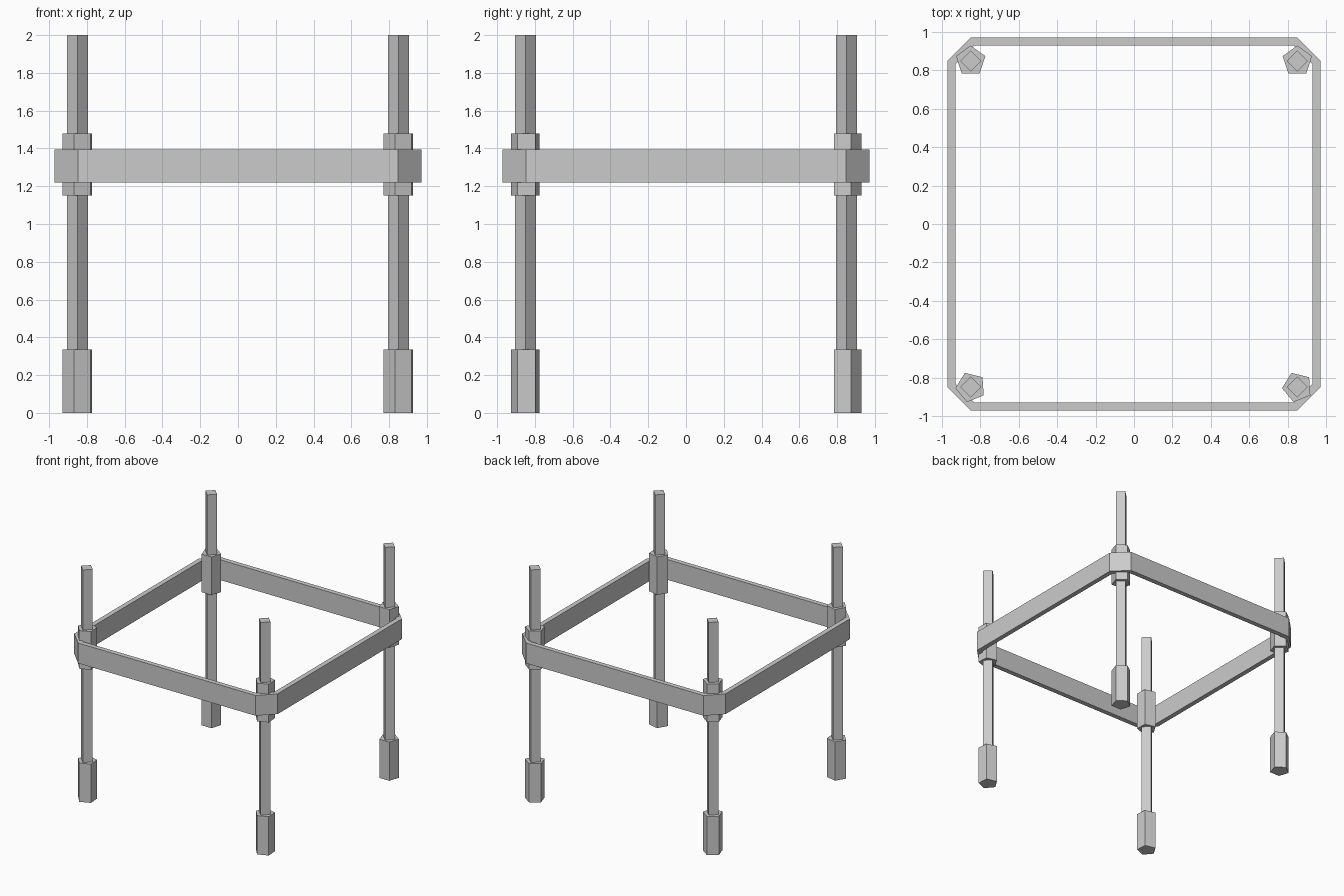
import bpy, bmesh
from math import cos, sin, radians

if "Cube" in bpy.data.objects:
    bpy.data.objects.remove(bpy.data.objects["Cube"])


def prism(name, outline, z0, z1, inner=None):
    """Extrude an outline between two heights; with inner, make a hollow ring."""
    bm = bmesh.new()
    n = len(outline)

    def loop(pts, z):
        return [bm.verts.new((x, y, z)) for x, y in pts]

    def wall(a, b):
        for i in range(n):
            j = (i + 1) % n
            bm.faces.new((a[i], a[j], b[j], b[i]))

    lo, hi = loop(outline, z0), loop(outline, z1)
    wall(lo, hi)
    if inner:
        ilo, ihi = loop(inner, z0), loop(inner, z1)
        wall(ihi, ilo)
        wall(hi, ihi)
        wall(ilo, lo)
    else:
        bm.faces.new(hi)
        bm.faces.new(lo[::-1])
    bmesh.ops.recalc_face_normals(bm, faces=bm.faces)
    mesh = bpy.data.meshes.new(name)
    bm.to_mesh(mesh)
    bm.free()
    obj = bpy.data.objects.new(name, mesh)
    bpy.context.collection.objects.link(obj)
    return obj


def ngon(cx, cy, r, sides, start):
    return [(cx + r * cos(radians(start + 360 * i / sides)),
             cy + r * sin(radians(start + 360 * i / sides))) for i in range(sides)]


def chamfered_square(h, c):
    """Square of half-size h whose straight sides end at +-c."""
    return [(h, -c), (h, c), (c, h), (-c, h), (-h, c), (-h, -c), (-c, -h), (c, -h)]


# Four corner posts, each with a five-sided foot and collar
for ny, sy, turn in (("front", -1, 40), ("back", 1, 90)):
    for nx, sx in (("left", -1), ("right", 1)):
        x, y = 0.85 * sx, 0.849 * sy
        tag = f"{ny}_{nx}"
        prism(f"{tag}_post", ngon(x, y, 0.055, 4, 0), 0.02, 2.0)
        prism(f"{tag}_foot", ngon(x, y, 0.08, 5, turn), 0.0, 0.335)
        prism(f"{tag}_collar", ngon(x, y, 0.08, 5, turn), 1.15, 1.48)

# Band running around the outside of the posts
prism("band", chamfered_square(0.972, 0.848), 1.22, 1.395,
      chamfered_square(0.93, 0.831))
